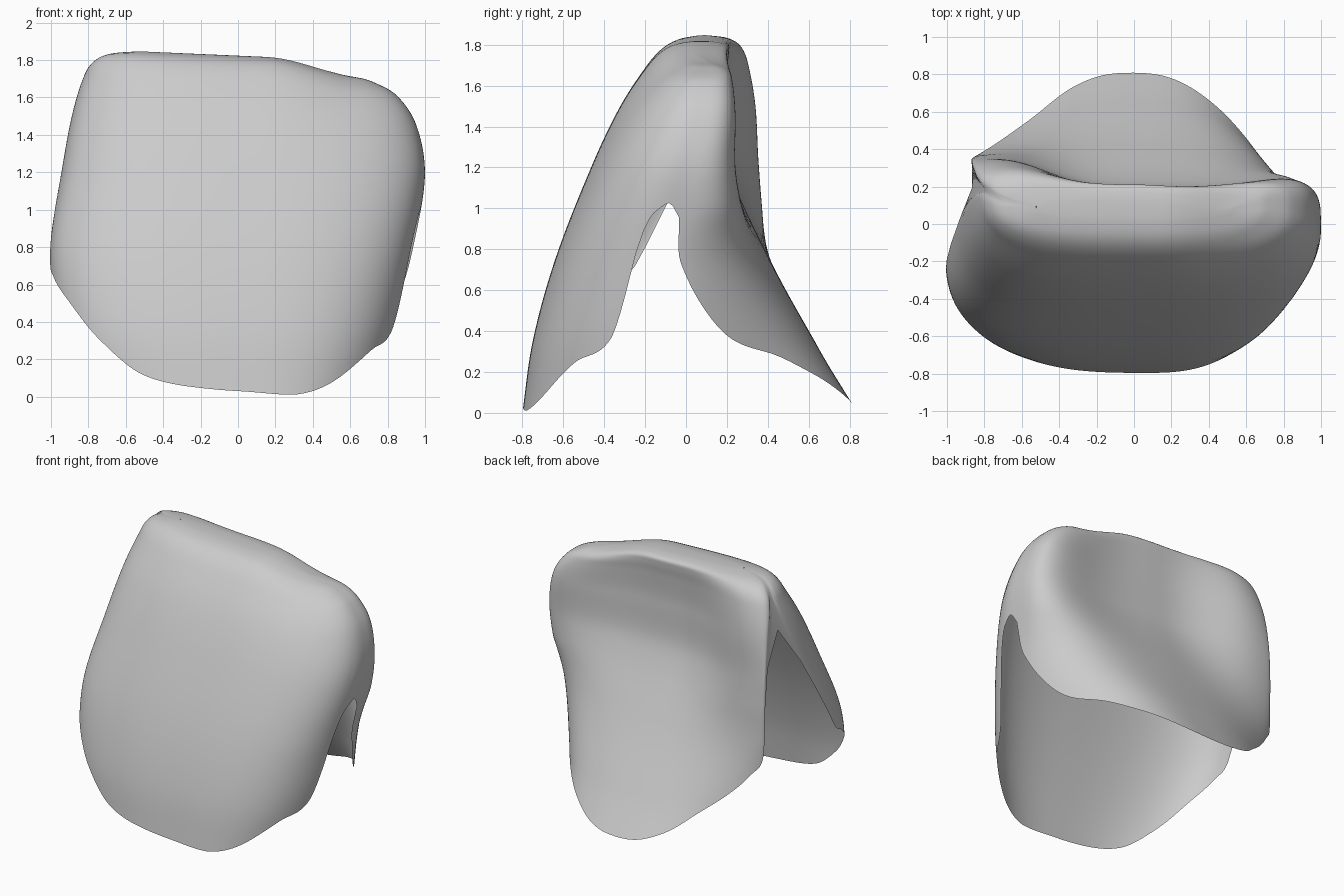
import bpy, bmesh, math

cube = bpy.data.objects.get("Cube")
if cube:
    bpy.data.objects.remove(cube, do_unlink=True)

COLUMNS, ROWS, TOP = 240, 48, 1.85

# Height, left half width of front and of back, right half width,
# side y at -x of front and of back, side y at +x, front y, back y, scoop depth
SECTIONS = [
    (0.0, .82, .84, .76, -.25, .25, -.12, -.80, .84, 0.0),
    (.35, .96, .87, .86, -.20, .29, -.12, -.75, .63, 0.0),
    (.75, 1.01, .87, .93, -.12, .33, -.12, -.64, .45, .04),
    (1.2, .945, .87, 1.0, .05, .33, -.02, -.465, .38, .17),
    (1.5, .89, .86, .95, .16, .28, .05, -.325, .37, .18),
    (1.7, .83, .83, .84, .21, .21, .07, -.20, .34, .14),
    (1.79, .775, .775, .73, .17, .17, .09, -.125, .30, .09),
    (1.835, .68, .68, .64, .12, .12, .08, -.05, .23, .03),
    (1.85, .52, .52, .52, .09, .09, .08, .03, .13, 0.0),
]

# Angle round the crown (0 = +x, 90 = back) and height of the open rim
RIM = [(-180, 1.64), (-179, 1.35), (-177, .98), (-174.5, .72), (-167, .64),
       (-150, .49), (-135, .3), (-118, .11), (-90, .02), (-75, 0.0), (-59, .06),
       (-37, .24), (-20, .35), (-14, .62), (-10, .92), (-5, 1.0), (-1, 1.03),
       (1, .98), (3, .87), (7, .74), (25, .45), (35, .34), (51, .27), (65, .18),
       (90, .04), (105, .12), (120, .28), (150, .53), (172, .7), (177, 1.0),
       (179, 1.4), (180, 1.64)]


def sample(table, t):
    """Smooth cubic interpolation of the table's values at key t."""
    n = len(table)
    i = max(k for k in range(n - 1) if k == 0 or table[k][0] <= t)
    a, b = table[i], table[i + 1]
    before, after = table[max(i - 1, 0)], table[min(i + 2, n - 1)]
    h = b[0] - a[0]
    f = min(max((t - a[0]) / h, 0), 1)
    out = []
    for k in range(1, len(a)):
        m0 = (b[k] - before[k]) / (b[0] - before[0]) * h
        m1 = (after[k] - a[k]) / (after[0] - a[0]) * h
        c = b[k] - a[k]
        # Limit the tangents so that the curve never overshoots
        m0 = 0 if m0 * c <= 0 else math.copysign(min(abs(m0), 3 * abs(c)), c)
        m1 = 0 if m1 * c <= 0 else math.copysign(min(abs(m1), 3 * abs(c)), c)
        out.append(a[k] + f * f * (3 - 2 * f) * c
                   + f * (1 - f) ** 2 * m0 - f * f * (1 - f) * m1)
    return out


def ramp(value, start, end):
    return min(max((value - start) / (end - start), 0), 1)


def crown_point(angle, row):
    """Point on the shell; row runs from 0 at the rim to 1 at the top."""
    rim = sample(RIM, angle)[0]
    z = rim + (TOP - rim) * (1 - (1 - row) ** 1.7)
    (left, left_back, right, side_l, side_lb, side_r,
     front, back, scoop) = sample(SECTIONS, z)
    c, s = math.cos(math.radians(angle)), math.sin(math.radians(angle))
    if s > 0:
        left, side_l = left_back, side_lb
    x = math.copysign(abs(c) ** .7, c) * (right if c > 0 else left)
    side = side_l + (side_r - side_l) * (c + 1) / 2
    if s < 0:
        # Flat front, squarer towards -x
        y = side + (front - side) * abs(s) ** (.87 if c > 0 else .65)
    else:
        # Scooped back between two ridges, the one at -x being sharper
        power = 1.4 - .85 * ramp(z, .3, 1)
        y = side + (back - side) * s ** power
        y -= scoop * s ** (4 if c > 0 else 8)
        y -= .07 * max(c, 0) * s * min(z, 1)
    # The biting edge slopes down towards +x
    f = ramp(x, .15, .65)
    drop = .035 * ramp(x, -.6, .2) + .1 * f * f * (3 - 2 * f)
    return x, y, z - drop * (z / TOP) ** 6


# Open crown shell
bm = bmesh.new()
rings = []
for r in range(ROWS + 1):
    rings.append([bm.verts.new(crown_point(-180 + 360 * k / COLUMNS, r / ROWS))
                  for k in range(COLUMNS)])
for low, high in zip(rings, rings[1:]):
    for k in range(COLUMNS):
        n = (k + 1) % COLUMNS
        bm.faces.new((low[k], low[n], high[n], high[k]))

# Close the top ridge with strips from front to back
top = rings[-1]
for k in range(COLUMNS // 2):
    a, b = top[k], top[k + 1]
    c, d = top[(COLUMNS - k - 1) % COLUMNS], top[(COLUMNS - k) % COLUMNS]
    bm.faces.new(list(dict.fromkeys((a, b, c, d))))
bmesh.ops.recalc_face_normals(bm, faces=bm.faces)

mesh = bpy.data.meshes.new("crown_shell")
bm.to_mesh(mesh)
bm.free()
crown = bpy.data.objects.new("crown_shell", mesh)
bpy.context.collection.objects.link(crown)

# Plain grey material
grey = bpy.data.materials.new("light_grey")
grey.use_nodes = True
colour = (.6, .6, .6, 1)
grey.diffuse_color = colour
grey.node_tree.nodes["Principled BSDF"].inputs["Base Color"].default_value = colour
mesh.materials.append(grey)

# Soft surface
relax = crown.modifiers.new("soften", 'SMOOTH')
relax.factor = .5
relax.iterations = 2
bpy.context.view_layer.objects.active = crown
crown.select_set(True)
bpy.ops.object.shade_smooth()
